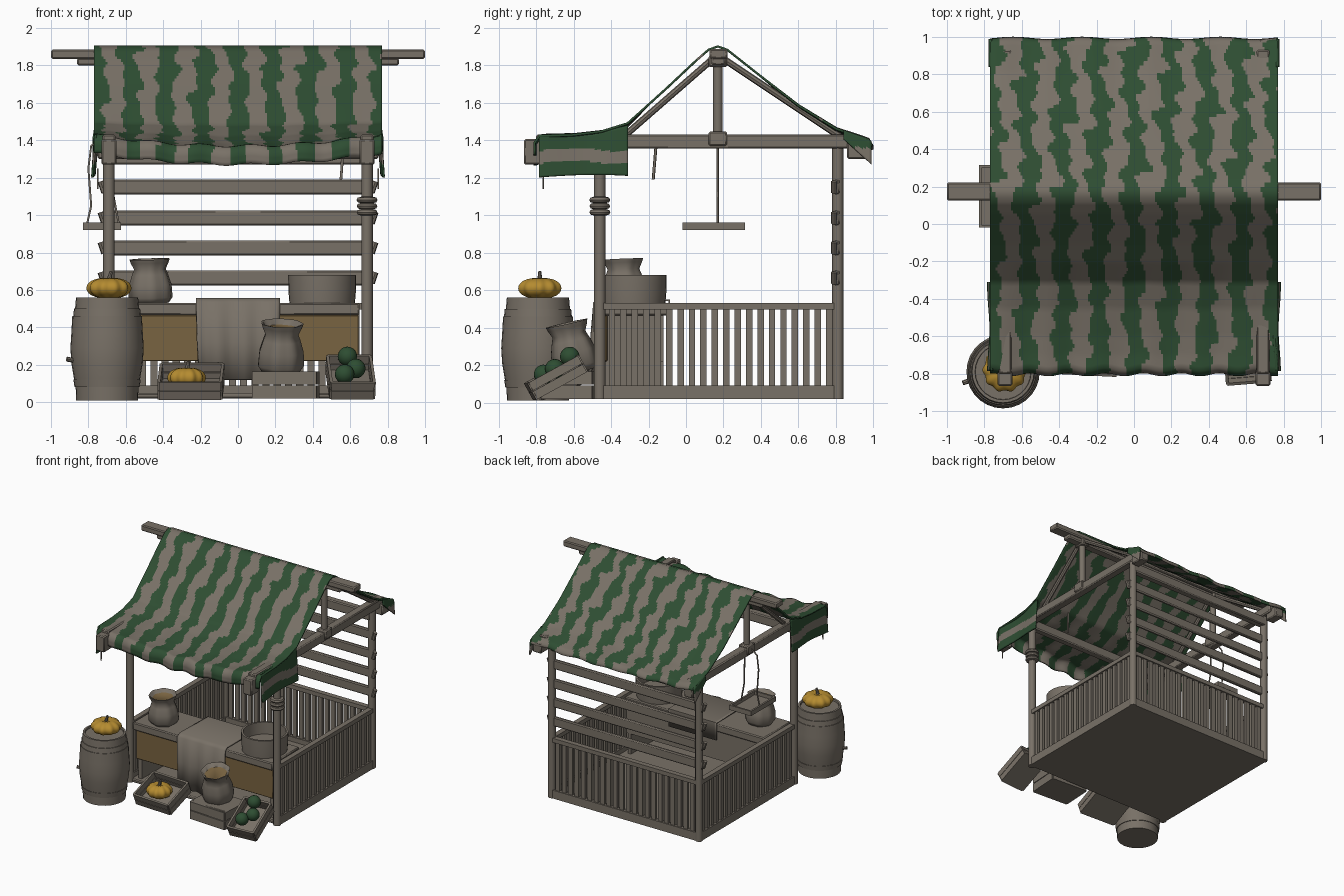
import bpy, bmesh, math, random
from mathutils import Matrix, Vector, Euler

if "Cube" in bpy.data.objects:
    bpy.data.objects.remove(bpy.data.objects["Cube"])
random.seed(4)

def mat(name, c):
    m = bpy.data.materials.new(name)
    m.diffuse_color = (*c, 1)
    m.use_nodes = True
    m.node_tree.nodes["Principled BSDF"].inputs["Base Color"].default_value = m.diffuse_color
    return m
WOOD = mat("weathered grey", (0.19, 0.165, 0.135))
GREEN = mat("stripe green", (0.027, 0.075, 0.032))
YELLOW = mat("pumpkin yellow", (0.46, 0.26, 0.03))
TAN = mat("tan board", (0.19, 0.125, 0.052))

def finish(name, bm, mats, angle=40):
    bmesh.ops.recalc_face_normals(bm, faces=bm.faces)
    me = bpy.data.meshes.new(name)
    bm.to_mesh(me)
    bm.free()
    for m in mats:
        me.materials.append(m)
    me.polygons.foreach_set("use_smooth", [True] * len(me.polygons))
    me.set_sharp_from_angle(angle=math.radians(angle))
    ob = bpy.data.objects.new(name, me)
    bpy.context.collection.objects.link(ob)
    return ob

def add_box(bm, x0, x1, y0, y1, z0, z1, M=Matrix()):
    T = Matrix.Translation(((x0+x1)/2, (y0+y1)/2, (z0+z1)/2)) @ Matrix.Diagonal((x1-x0, y1-y0, z1-z0, 1))
    bmesh.ops.create_cube(bm, size=1, matrix=M @ T)

def box(name, *d, m=WOOD, bevel=0.008):
    bm = bmesh.new()
    add_box(bm, *d)
    if bevel:
        bmesh.ops.bevel(bm, geom=bm.edges[:], offset=bevel, segments=1, affect='EDGES')
    return finish(name, bm, [m])

def rod(name, a, b, r, n=10, m=WOOD, r2=None):
    a, b = Vector(a), Vector(b)
    bm = bmesh.new()
    M = Matrix.Translation((a+b)/2) @ (b-a).to_track_quat('Z', 'Y').to_matrix().to_4x4()
    bmesh.ops.create_cone(bm, cap_ends=True, segments=n, radius1=r, radius2=r2 or r, depth=(b-a).length, matrix=M)
    return finish(name, bm, [m])

def lathe(name, prof, loc, n=32, mats=(WOOD,), rot=(0, 0, 0), ribs=0, amp=0, pick=None, angle=40):
    """Revolve (radius, height) points; ribs and amp add folds."""
    bm = bmesh.new()
    rings = []
    for r, z in prof:
        rings.append([bm.verts.new((math.cos(t)*r*(1+amp*math.cos(ribs*t)), math.sin(t)*r*(1+amp*math.cos(ribs*t)), z))
                      for t in (2*math.pi*i/n for i in range(n))])
    for k in range(len(rings)-1):
        for i in range(n):
            f = bm.faces.new((rings[k][i], rings[k][(i+1) % n], rings[k+1][(i+1) % n], rings[k+1][i]))
            f.material_index = pick(k) if pick else 0
    bm.faces.new(rings[0])
    bm.faces.new(rings[-1]).material_index = pick(len(rings)) if pick else 0
    ob = finish(name, bm, mats, angle)
    ob.location, ob.rotation_euler = loc, rot
    return ob

def rope(name, pts, r=0.006):
    cu = bpy.data.curves.new(name, 'CURVE')
    cu.dimensions, cu.bevel_depth, cu.bevel_resolution = '3D', r, 1
    sp = cu.splines.new('POLY')
    sp.points.add(len(pts)-1)
    for p, c in zip(sp.points, pts):
        p.co = (*c, 1)
    cu.materials.append(WOOD)
    bpy.context.collection.objects.link(bpy.data.objects.new(name, cu))

# frame: posts, side beams, king posts, rafters (mirrored)
for s, side in ((-1, "left"), (1, "right")):
    x = 0.69*s
    rod(side+"_front_post", (x, -0.46, 0.02), (x, -0.46, 1.38), 0.031, 12)
    rod(side+"_back_post", (x, 0.81, 0.02), (x, 0.81, 1.38), 0.03, 12)
    box(side+"_eave_beam", x-0.035, x+0.035, -0.80, 0.93, 1.355, 1.43)
    box(side+"_front_beam_end", x-0.04, x+0.04, -0.865, -0.76, 1.27, 1.405)
    box(side+"_back_beam_end", x-0.04+0.02*s, x+0.04+0.02*s, 0.86, 0.985, 1.30, 1.39)
    rod(side+"_king_post", (x, 0.17, 1.40), (x, 0.17, 1.84), 0.026, 10)
    box(side+"_king_collar", x-0.045, x+0.045, 0.12, 0.22, 1.37, 1.445)
    box(side+"_ridge_collar", x-0.04, x+0.04, 0.12, 0.22, 1.79, 1.85)
    rod(side+"_front_rafter", (x, 0.15, 1.84), (x, -0.32, 1.43), 0.018, 8)
    rod(side+"_back_rafter", (x, 0.19, 1.84), (x, 0.82, 1.42), 0.018, 8)
box("ridge_beam", -1, 1, 0.125, 0.222, 1.835, 1.885)
box("ridge_under_beam", -0.86, 0.86, 0.135, 0.21, 1.80, 1.84)
box("front_cross_beam", -0.69, 0.69, -0.49, -0.43, 1.30, 1.38)
box("back_cross_beam", -0.69, 0.69, 0.78, 0.84, 1.27, 1.35)

# back wall rails with knots at the posts
for i, z in enumerate((0.665, 0.825, 0.985, 1.15)):
    box("back_rail_%d" % i, -0.725, 0.725, 0.79, 0.82, z-0.04, z+0.04)
    for s in (-1, 1):
        rod("rail_knot", (0.715*s, 0.79, z-0.03), (0.735*s, 0.79, z+0.03), 0.016, 8)

# fence on three sides
box("floor", -0.7, 0.7, -0.47, 0.83, 0.02, 0.05)
bm = bmesh.new()
for x in (-0.69, 0.69):
    for z0, z1 in ((0.02, 0.09), (0.495, 0.53)):
        add_box(bm, x-0.022, x+0.022, -0.46, 0.81, z0, z1)
    for i in range(20):
        y = -0.395 + i*0.061
        add_box(bm, x-0.012, x+0.012, y-0.017, y+0.017, 0.08, 0.5)
for z0, z1 in ((0.02, 0.09), (0.495, 0.53)):
    add_box(bm, -0.69, 0.69, 0.788, 0.832, z0, z1)
for i in range(22):
    x = -0.63 + i*0.06
    add_box(bm, x-0.019, x+0.019, 0.798, 0.822, 0.08, 0.5)
finish("fence", bm, [WOOD])

# striped awning
PROF = [(-0.80, 1.33), (-0.80, 1.39), (-0.775, 1.425), (-0.6, 1.43), (-0.45, 1.447), (-0.31, 1.49), (-0.1, 1.68), (0.06, 1.83),
        (0.12, 1.882), (0.17, 1.9), (0.22, 1.882), (0.4, 1.74), (0.6, 1.585), (0.8, 1.462), (0.97, 1.405), (0.99, 1.37)]
path = [Vector(PROF[0])]
for a, b in zip(PROF, PROF[1:]):
    a, b = Vector(a), Vector(b)
    n = max(1, round((b-a).length/0.022))
    path += [a.lerp(b, (i+1)/n) for i in range(n)]

def striped(u, v, ph=0):
    amp = 1.0 if v < 0 else 1.7
    w = amp*(0.012*math.sin(11*v+9*u+ph) + 0.011*math.sin(31*v+23*u) + 0.008*math.sin(57*v+5*u))
    t = (u+w)/0.19
    return 1 if abs(t-round(t)) < 0.25+0.05*math.sin(19*v+31*u) else 0

def sheet(name, nu, nv, pos, stripe):
    bm = bmesh.new()
    g = [[bm.verts.new(pos(i, j)) for j in range(nv+1)] for i in range(nu+1)]
    for i in range(nu):
        for j in range(nv):
            f = bm.faces.new((g[i][j], g[i+1][j], g[i+1][j+1], g[i][j+1]))
            f.material_index = stripe(f.calc_center_median())
    ob = finish(name, bm, [WOOD, GREEN], 60)
    so = ob.modifiers.new("thickness", 'SOLIDIFY')
    so.thickness, so.offset = 0.012, 0
    return ob

def awning(i, j):
    x = -0.77 + 1.54*i/150
    y, z = path[j]
    s = 1-(x/0.77)**2
    front = max(0, min(1, (-0.2-y)/0.5))
    back = max(0, min(1, (y-0.4)/0.5))
    z -= s*(0.06*front + 0.02*back)
    z += (0.007*front + 0.005*back)*math.sin(24*x)
    y += 0.008*front*math.sin(31*x) + 0.006*back*math.sin(17*x)
    return (x, y, z)
sheet("awning", 150, len(path)-1, awning, lambda c: striped(c.x, c.y))

# side flaps of the awning
for s in (-1, 1):
    def flap(i, j):
        y, t = -0.785+0.475*i/40, j/20
        top = 1.43 + 0.05*max(0, (y+0.5)/0.19)
        return (s*(0.755+0.018*t+0.006*math.sin(14*y)), y, top+(1.2+0.015*math.sin(5*y+4)-top)*t)
    sheet("side_flap", 40, 20, flap, lambda c: 0 if abs(c.z-1.315+0.01*math.sin(13*c.y)) < 0.034 else 1)
    def tail(i, j):
        y, t = 0.84+0.15*i/10, j/8
        return (s*(0.765+0.008*t), y, 1.455-0.4*(y-0.84)-(0.05+0.5*(y-0.84))*t)
    sheet("back_corner_flap", 10, 8, tail, lambda c: 1 if c.z > 1.36 else 0)

# counter
box("counter_top", -0.66, 0.65, -0.47, -0.10, 0.465, 0.53)
box("counter_front_board", -0.64, 0.645, -0.45, -0.42, 0.22, 0.465, m=TAN, bevel=0.004)
box("counter_back_board", -0.64, 0.64, -0.14, -0.12, 0.22, 0.465, bevel=0)
for x in (-0.63, 0.60):
    box("counter_side", x, x+0.03, -0.43, -0.12, 0.05, 0.47, bevel=0)

# table runner over the counter
RUN = [(-0.09, 0.40), (-0.09, 0.545), (-0.46, 0.55), (-0.49, 0.53), (-0.495, 0.32), (-0.51, 0.12)]
def runner(i, j):
    y, z = RUN[j]
    x = (-0.225 + 0.45*i/24)*(1 if j < 4 else 0.97-0.05*(j-4))
    return (x, y - (0.012*math.sin(45*x) if j > 3 else 0), z)
sheet("table_runner", 24, 5, runner, lambda c: 0)

# tub on the counter
lathe("round_tub", [(0.175, 0), (0.18, 0.06), (0.182, 0.15), (0.165, 0.15), (0.162, 0.05)], (0.45, -0.285, 0.53))

# sacks with goods inside
SACK = [(0.10, 0), (0.122, 0.03), (0.118, 0.10), (0.10, 0.155), (0.088, 0.185), (0.105, 0.22), (0.112, 0.24), (0.10, 0.238), (0.085, 0.215)]
def sack(name, loc, k, h, rot):
    lathe(name, [(r*k, z*h) for r, z in SACK], loc, 36, (WOOD, TAN), rot, 7, 0.035, lambda i: int(i >= len(SACK)), 60)
sack("counter_sack", (-0.465, -0.325, 0.53), 0.95, 0.98, (0.03, -0.04, 0.3))
sack("crate_sack", (0.225, -0.58, 0.165), 1.0, 1.1, (0.22, 0.04, 0))

# crates
def crate(name, loc, w, d, h, rot):
    bm = bmesh.new()
    M = Matrix.Translation(loc) @ Euler(rot).to_matrix().to_4x4()
    t, x, y = 0.016, w/2, d/2
    add_box(bm, -x, x, -y, y, 0, t, M)
    for s in (-1, 1):
        for a, b in ((0, h*0.48), (h*0.52, h)):
            add_box(bm, -x, x, s*y-t/2, s*y+t/2, a, b, M)
            add_box(bm, s*x-t/2, s*x+t/2, -y, y, a, b, M)
    finish(name, bm, [WOOD])
crate("pumpkin_crate", (-0.25, -0.64, 0.065), 0.33, 0.27, 0.10, (0.38, 0, -0.05))
crate("sack_crate", (0.255, -0.63, 0.02), 0.33, 0.26, 0.145, (0, 0, -0.06))
box("sack_crate_lid", 0.09, 0.42, -0.75, -0.51, 0.145, 0.165, bevel=0.003)
crate("melon_crate", (0.60, -0.67, 0.09), 0.23, 0.30, 0.10, (0.5, 0, 0.08))

# pumpkins with stems
def pumpkin(name, loc, r, h):
    prof = [(r*max(0.12, math.sin(a))**0.75, -math.cos(a)*h/2+h/2 - (0.012 if a > 3.0 else 0))
            for a in (math.pi*i/12 for i in range(13))]
    lathe(name, prof, loc, 60, (YELLOW,), (0, 0, 0), 10, 0.05, None, 80)
    x, y, z = loc
    rod(name+"_stem", (x, y, z+h*0.88), (x+0.012, y, z+h+0.035), 0.014, 8, WOOD, 0.008)
pumpkin("barrel_pumpkin", (-0.69, -0.78, 0.555), 0.115, 0.11)
pumpkin("crate_pumpkin", (-0.275, -0.66, 0.075), 0.098, 0.11)

# melons
for i, (x, y, z) in enumerate(((0.57, -0.76, 0.15), (0.63, -0.70, 0.18), (0.585, -0.62, 0.245))):
    bm = bmesh.new()
    bmesh.ops.create_uvsphere(bm, u_segments=20, v_segments=12, radius=0.052, matrix=Matrix.Translation((x, y, z)) @ Matrix.Rotation(0.7*i+0.6, 4, 'X'))
    finish("melon_%d" % i, bm, [GREEN], 80)

# barrel with hoops, recessed lid and tap
lathe("barrel", [(0.165, 0), (0.168, 0.07), (0.174, 0.07), (0.18, 0.11), (0.176, 0.11), (0.191, 0.2), (0.196, 0.28), (0.191, 0.36),
                 (0.186, 0.45), (0.181, 0.45), (0.177, 0.49), (0.171, 0.49), (0.166, 0.55), (0.15, 0.55), (0.148, 0.535)], (-0.70, -0.79, 0.01), 28)
rod("barrel_tap", (-0.86, -0.83, 0.22), (-0.915, -0.85, 0.23), 0.013, 8)

# hanging tray with ropes
bm = bmesh.new()
add_box(bm, -0.83, -0.625, -0.02, 0.315, 0.92, 0.93)
for a in ((-0.83, -0.815, -0.02, 0.315), (-0.64, -0.625, -0.02, 0.315), (-0.83, -0.625, -0.02, -0.005), (-0.83, -0.625, 0.30, 0.315)):
    add_box(bm, *a, 0.92, 0.96)
finish("hanging_tray", bm, [WOOD])
rope("tray_rope_left", [(-0.81, 0.17, 0.94), (-0.785, 0.17, 1.05), (-0.80, 0.17, 1.25), (-0.785, 0.17, 1.37), (-0.73, 0.17, 1.41)])
rope("tray_rope_right", [(-0.635, 0.17, 0.94), (-0.665, 0.17, 1.1), (-0.67, 0.17, 1.38)])

# loose ropes and post lashing
rope("beam_rope", [(0.56, -0.16, 1.37), (0.555, -0.17, 1.25), (0.55, -0.175, 1.19)], 0.008)
for s in (-1, 1):
    rope("flap_rope", [(0.75*s, -0.76, 1.25), (0.75*s, -0.762, 1.14)], 0.005)
for i in range(3):
    z = 1.015+0.033*i
    lathe("post_lashing", [(0.03, z-0.018), (0.05, z-0.012), (0.056, z), (0.05, z+0.012), (0.03, z+0.018)],
          (0.69, -0.46, 0), 16, rot=(0, 0, i))
